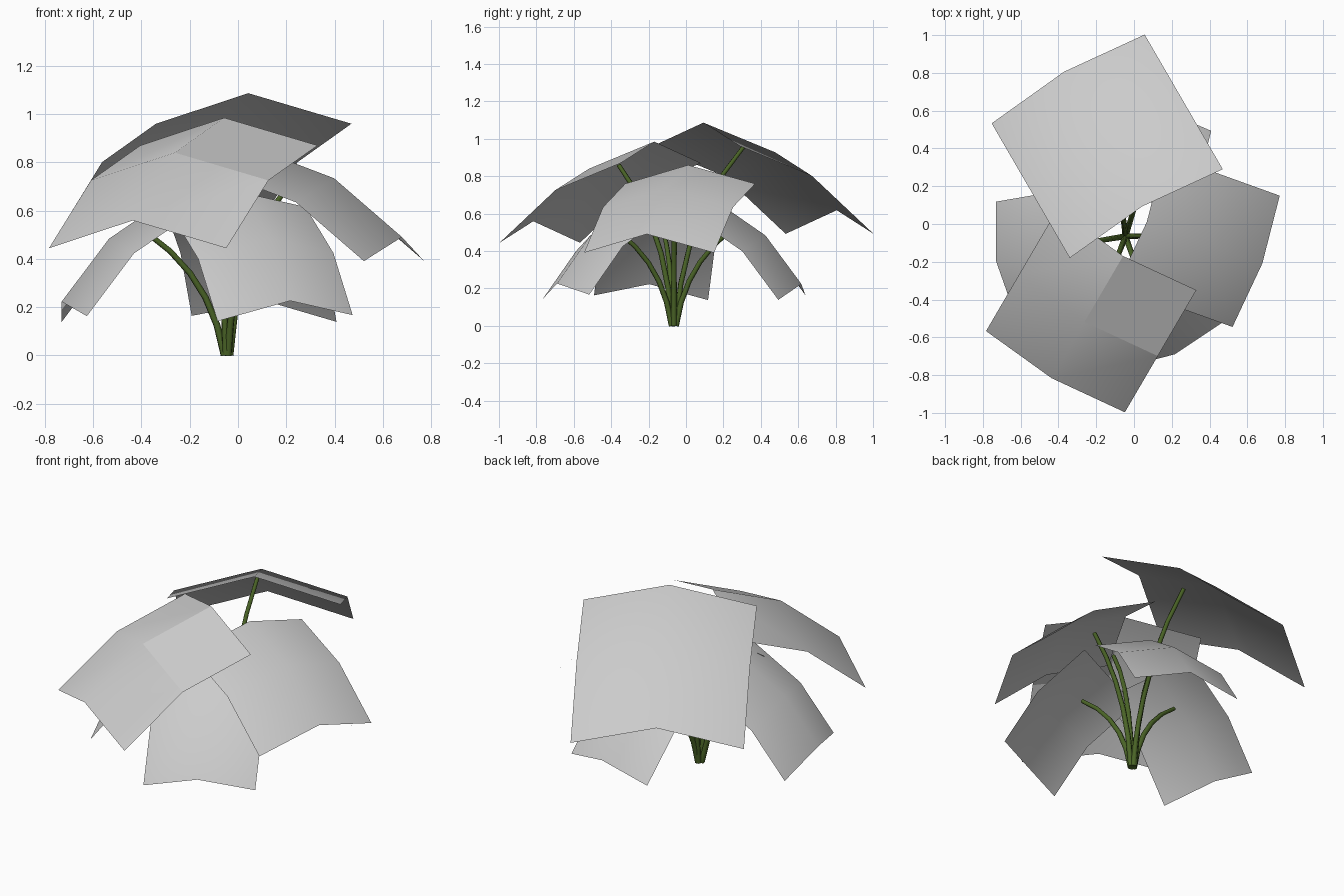
import bpy
import bmesh
from mathutils import Vector

cube = bpy.data.objects.get("Cube")
if cube:
    bpy.data.objects.remove(cube, do_unlink=True)


def make_material(name, color):
    mat = bpy.data.materials.new(name)
    mat.use_nodes = True
    mat.diffuse_color = color
    mat.node_tree.nodes["Principled BSDF"].inputs["Base Color"].default_value = color
    return mat


leaf_grey = make_material("leaf grey", (0.6, 0.6, 0.6, 1))
stem_green = make_material("stem green", (0.07, 0.13, 0.02, 1))

# Leaf outlines as (forward, rise) relative to the width, plus the midrib arch
RAISED = [(0, 0), (0.475, -0.17), (0.88, -0.5)], (0.047, 0.135)
DROOPING = [(0, 0), (0.46, -0.31), (0.78, -0.73)], (0.085, 0.117)


def make_leaf(name, corner, across, shape, flat_panel=False):
    """Bent sheet swept forward from one base corner, raised along the midrib."""
    profile, arch = shape
    corner, across = Vector(corner), Vector(across)
    width = across.length
    forward = Vector((-across.y, across.x, 0)).normalized()
    up = Vector((0, 0, 1))
    bm = bmesh.new()
    rows = []
    for reach, rise in profile:
        row = []
        for step in range(3):
            bulge = step % 2
            offset = (forward * (reach + bulge * arch[0])
                      + up * (rise + bulge * arch[1])) * width
            row.append(bm.verts.new(corner + across * step / 2 + offset))
        rows.append(row)
    for near, far in zip(rows, rows[1:]):
        for i in range(2):
            face = bm.faces.new((near[i], near[i + 1], far[i + 1], far[i]))
            face.smooth = True
    bm.faces.ensure_lookup_table()
    if flat_panel:
        bm.faces[0].smooth = False
    mesh = bpy.data.meshes.new(name)
    bm.to_mesh(mesh)
    bm.free()
    mesh.materials.append(leaf_grey)
    bpy.context.collection.objects.link(bpy.data.objects.new(name, mesh))


def make_stem(name, end, lean, bend_height):
    """Tapered tube that rises from the root and bends out towards its leaf."""
    end = Vector(end)
    root = Vector((-0.045, -0.065, 0))
    out = Vector((end.x - root.x, end.y - root.y, 0))
    start = root + out.normalized() * 0.012
    bend = root + out * lean + Vector((0, 0, bend_height))
    curve = bpy.data.curves.new(name, "CURVE")
    curve.dimensions = "3D"
    curve.bevel_depth = 0.015
    curve.bevel_resolution = 1
    curve.use_fill_caps = True
    spline = curve.splines.new("POLY")
    count = 6
    spline.points.add(count - 1)
    for i, point in enumerate(spline.points):
        t = i / (count - 1)
        pos = start * (1 - t) ** 2 + bend * 2 * t * (1 - t) + end * t * t
        point.co = (*pos, 1)
        point.radius = 1.05 - 0.25 * t
    curve.materials.append(stem_green)
    bpy.context.collection.objects.link(bpy.data.objects.new(name, curve))


# Upper leaves
make_leaf("back_leaf", (-0.34, -0.18, 0.96), (0.81, 0.47, 0), RAISED)
make_leaf("front_leaf", (0.33, -0.35, 0.87), (-0.735, 0.43, 0), RAISED, True)
make_leaf("left_leaf", (0.16, 0.37, 0.76), (-0.25, -0.695, 0), RAISED)

# Lower leaves
make_leaf("lower_front_leaf", (0.28, -0.08, 0.615), (-0.56, -0.25, -0.025), DROOPING)
make_leaf("lower_right_leaf", (-0.15, -0.41, 0.615), (-0.105, 0.61, -0.025), DROOPING)
make_leaf("lower_back_leaf", (-0.305, 0.17, 0.615), (0.6, -0.145, -0.025), DROOPING)

# Stems
make_stem("back_stem", (-0.09, 0.31, 0.96), 0.12, 0.58)
make_stem("front_stem", (-0.16, -0.36, 0.86), 0.12, 0.52)
make_stem("left_stem", (0.23, -0.06, 0.73), 0.15, 0.46)
make_stem("lower_front_stem", (0.06, -0.36, 0.5), 0.2, 0.33)
make_stem("lower_right_stem", (-0.38, -0.12, 0.51), 0.2, 0.33)
make_stem("lower_back_stem", (0.05, 0.24, 0.51), 0.2, 0.33)
